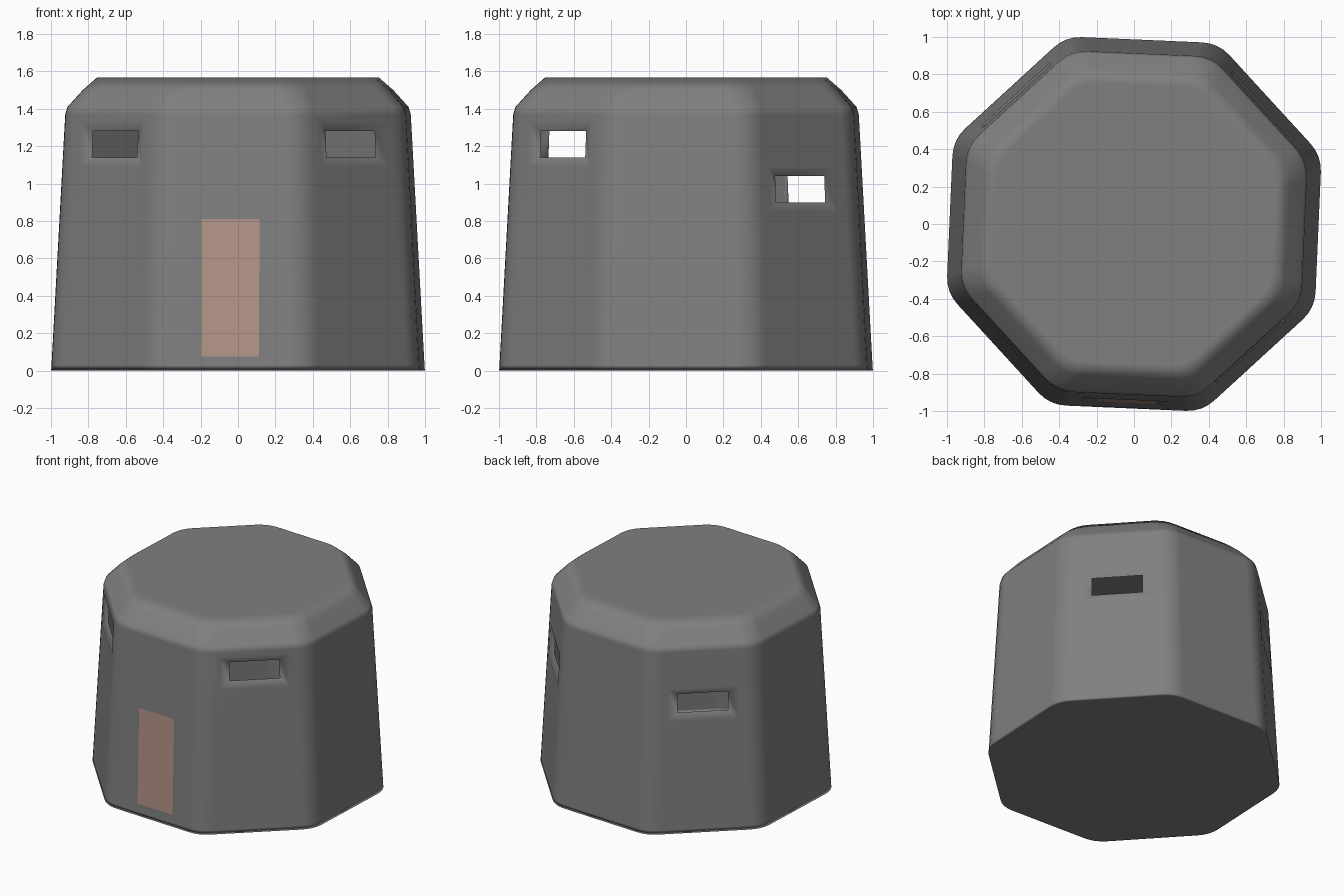
import bpy, bmesh
from math import radians, cos, sin
from mathutils import Vector

cube = bpy.data.objects.get("Cube")
if cube:
    bpy.data.objects.remove(cube, do_unlink=True)


def material(name, color):
    mat = bpy.data.materials.new(name)
    mat.use_nodes = True
    mat.diffuse_color = color
    bsdf = mat.node_tree.nodes["Principled BSDF"]
    bsdf.inputs["Base Color"].default_value = color
    bsdf.inputs["Roughness"].default_value = 0.8
    return mat


TWIST = -2.5           # the octagon is turned slightly
SEGMENTS = 4           # segments per rounded corner
FOOT, EAVE = (0.984, 0.03), (0.912, 1.37)
PROFILE = [(0.986, 0), FOOT, EAVE, (0.9, 1.41), (0.82, 1.5), (0.745, 1.567)]

bm = bmesh.new()


def ring(apothem, z):
    """Octagon with rounded corners, as a loop of vertices."""
    radius = 0.21
    verts = []
    for k in range(8):
        corner = 22.5 + 45 * k + TWIST
        reach = (apothem - radius) / cos(radians(22.5))
        for i in range(SEGMENTS + 1):
            a = radians(corner - 22.5 + 45 * i / SEGMENTS)
            c = radians(corner)
            verts.append(bm.verts.new((reach * cos(c) + radius * cos(a),
                                       reach * sin(c) + radius * sin(a), z)))
    return verts


def wall_apothem(z):
    t = (z - FOOT[1]) / (EAVE[1] - FOOT[1])
    return FOOT[0] + t * (EAVE[0] - FOOT[0])


def rect(angle, half, low, high, low_depth, high_depth):
    """Rectangle on a wall, sunk by the given depths."""
    a = radians(angle)
    out, side = Vector((cos(a), sin(a), 0)), Vector((-sin(a), cos(a), 0))
    verts = []
    for u, z, d in ((-half, low, low_depth), (half, low, low_depth),
                    (half, high, high_depth), (-half, high, high_depth)):
        p = out * (wall_apothem(z) - d) + side * u
        verts.append(bm.verts.new((p.x, p.y, z)))
    return verts


def bridge(outer, inner):
    n = len(outer)
    for i in range(n):
        j = (i + 1) % n
        bm.faces.new((outer[i], outer[j], inner[j], inner[i]))


# Openings by wall number: half width, low, high, side margin,
# bottom margin, top margin, low depth, high depth, is door
high_slot = (0.178, 1.14, 1.28, 0.07, 0.05, 0.05, 0.03, 0.03, False)
low_slot = (0.178, 0.9, 1.04, 0.07, 0.05, 0.05, 0.03, 0.03, False)
door = (0.155, 0.075, 0.81, 0.08, 0.035, 0.03, 0.025, 0.004, True)
OPENINGS = {1: low_slot, 3: low_slot, 5: high_slot, 6: door, 7: high_slot}

# Shell: walls, rounded roof edge, roof and floor
loops = [ring(*p) for p in PROFILE]
count = len(loops[0])
for level in range(len(loops) - 1):
    lower, upper = loops[level], loops[level + 1]
    for i in range(count):
        j = (i + 1) % count
        corners = (lower[i], lower[j], upper[j], upper[i])
        is_side = i % (SEGMENTS + 1) == SEGMENTS
        wall = (i // (SEGMENTS + 1) + 1) % 8
        if level == 1 and is_side and wall in OPENINGS:
            # Sloped recess around a doorway or firing slot
            half, low, high, side, below, above, d0, d1, is_door = OPENINGS[wall]
            angle = 45 * wall + TWIST
            outer = rect(angle, half + side, low - below, high + above, 0, 0)
            inner = rect(angle, half, low, high, d0, d1)
            bridge(corners, outer)
            bridge(outer, inner)
            if is_door:
                bm.faces.new(inner).material_index = 1
        else:
            bm.faces.new(corners)
bm.faces.new(loops[-1])
bm.faces.new(list(reversed(loops[0])))

for f in bm.faces:
    f.smooth = True
mesh = bpy.data.meshes.new("bunker_shell")
bm.to_mesh(mesh)
bm.free()
mesh.materials.append(material("concrete_grey", (0.215, 0.215, 0.215, 1)))
mesh.materials.append(material("door_brown", (0.46, 0.3, 0.245, 1)))

bunker = bpy.data.objects.new("bunker_shell", mesh)
bpy.context.collection.objects.link(bunker)

# Keep the broad walls flat and the corners soft
weighted = bunker.modifiers.new("soft_corners", 'WEIGHTED_NORMAL')
weighted.weight = 60
